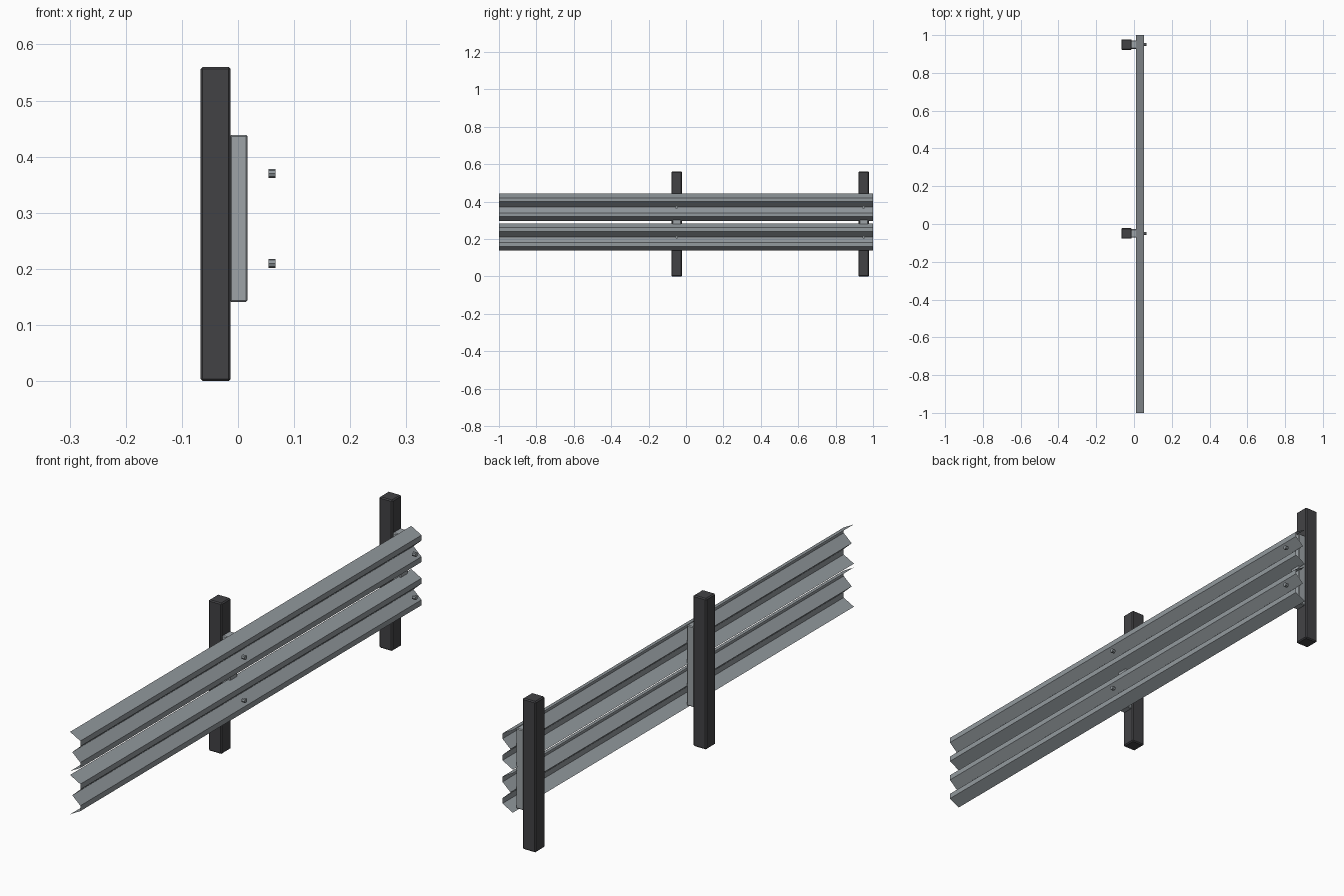
import bpy
import bmesh
from math import pi
from mathutils import Matrix

if "Cube" in bpy.data.objects:
    bpy.data.objects.remove(bpy.data.objects["Cube"])


def material(name, color):
    mat = bpy.data.materials.new(name)
    mat.use_nodes = True
    mat.diffuse_color = (*color, 1)
    mat.node_tree.nodes["Principled BSDF"].inputs["Base Color"].default_value = (*color, 1)
    return mat


steel = material("galvanised steel", (0.29, 0.32, 0.34))
dark = material("dark post", (0.055, 0.055, 0.06))
bracket = material("spacer steel", (0.34, 0.37, 0.39))


def add_object(name, bm, mat):
    bmesh.ops.recalc_face_normals(bm, faces=bm.faces)
    mesh = bpy.data.meshes.new(name)
    bm.to_mesh(mesh)
    bm.free()
    mesh.materials.append(mat)
    obj = bpy.data.objects.new(name, mesh)
    bpy.context.collection.objects.link(obj)
    return obj


def box(name, center, size, bevel, mat):
    bm = bmesh.new()
    bmesh.ops.create_cube(bm, size=1, matrix=Matrix.Translation(center) @ Matrix.Diagonal((*size, 1)))
    obj = add_object(name, bm, mat)
    mod = obj.modifiers.new("soft edges", "BEVEL")
    mod.width = bevel
    mod.segments = 1


# Half of the W-shaped rail section as (x, height above the valley)
half = [(0.02, 0), (0.053, 0.03), (0.053, 0.05), (0.011, 0.073)]
section = [(x, -z) for x, z in reversed(half[1:])] + half


def rail(name, height):
    bm = bmesh.new()
    ends = [[bm.verts.new((x, y, height + z)) for x, z in section] for y in (-1, 1)]
    for i in range(len(section) - 1):
        bm.faces.new((ends[0][i], ends[1][i], ends[1][i + 1], ends[0][i + 1]))
    obj = add_object(name, bm, steel)
    # Open sheet: make its normals face the road
    if sum(p.normal.x for p in obj.data.polygons) < 0:
        obj.data.flip_normals()


def bolt(name, y, z):
    bm = bmesh.new()
    place = Matrix.Translation((0.0605, y, z)) @ Matrix.Rotation(pi / 2, 4, "Y")
    bmesh.ops.create_cone(bm, cap_ends=True, segments=8, radius1=0.008, radius2=0.008,
                          depth=0.013, matrix=place)
    add_object(name, bm, steel)


rails = {"lower": 0.21, "upper": 0.37}
for level, z in rails.items():
    rail(level + "_rail", z)

# Posts with spacers and rail bolts
for place, y in (("middle", -0.05), ("back", 0.95)):
    box(place + "_post", (-0.04, y, 0.28), (0.054, 0.056, 0.56), 0.004, dark)
    box(place + "_spacer", (0.001, y, 0.29), (0.032, 0.045, 0.298), 0.003, bracket)
    for level, z in rails.items():
        bolt(f"{place}_{level}_bolt", y, z)
